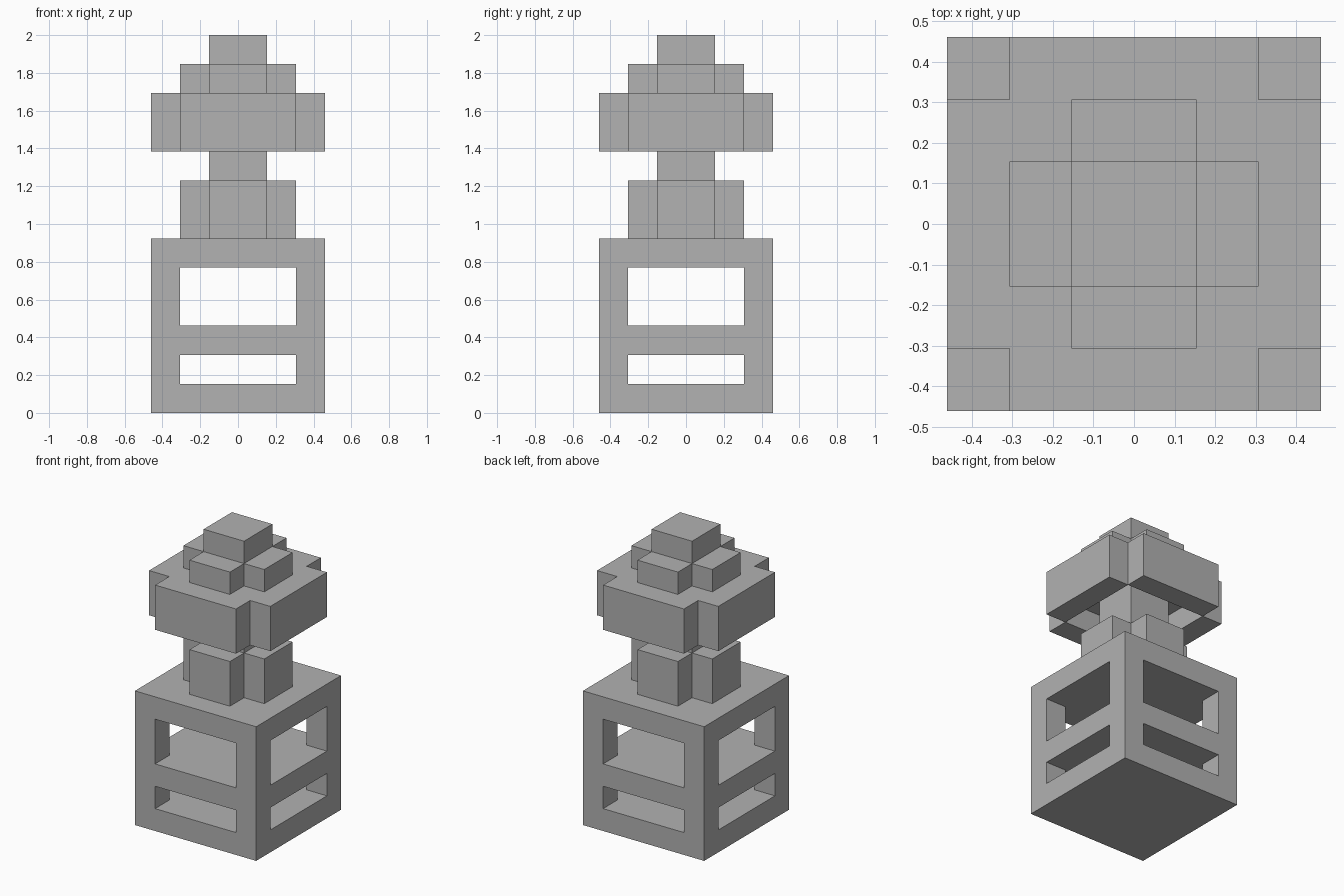
import bpy
import bmesh

default = bpy.data.objects.get("Cube")
if default:
    bpy.data.objects.remove(default, do_unlink=True)

U = 2 / 13  # one block

stone = bpy.data.materials.new("stone grey")
stone.use_nodes = True
GREY = (0.445, 0.445, 0.445, 1)
stone.diffuse_color = GREY
stone.node_tree.nodes["Principled BSDF"].inputs["Base Color"].default_value = GREY


def prism(name, profile, z0, z1):
    """Extrude a closed outline, measured in blocks, from z0 to z1."""
    bm = bmesh.new()
    base = bm.faces.new([bm.verts.new((x * U, y * U, z0 * U)) for x, y in profile])
    top = bmesh.ops.extrude_face_region(bm, geom=[base])["geom"]
    verts = [g for g in top if isinstance(g, bmesh.types.BMVert)]
    bmesh.ops.translate(bm, verts=verts, vec=(0, 0, (z1 - z0) * U))
    bmesh.ops.recalc_face_normals(bm, faces=bm.faces)
    mesh = bpy.data.meshes.new(name)
    bm.to_mesh(mesh)
    bm.free()
    mesh.materials.append(stone)
    obj = bpy.data.objects.new(name, mesh)
    bpy.context.collection.objects.link(obj)
    return obj


def square(half):
    return [(-half, -half), (half, -half), (half, half), (-half, half)]


def cross(arm, reach):
    """Plus-shaped outline: one corner notch turned through four quarters."""
    points, notch = [], [(reach, -arm), (reach, arm), (arm, arm)]
    for _ in range(4):
        points += notch
        notch = [(-y, x) for x, y in notch]
    return points


def cut(target, cutter):
    mod = target.modifiers.new(cutter.name, "BOOLEAN")
    mod.operation = "DIFFERENCE"
    mod.solver = "EXACT"
    mod.object = cutter
    cutter.hide_render = True
    cutter.hide_viewport = True


# Open base: corner posts left between three slabs
frame = prism("base_frame", square(3), 0, 6)
cut(frame, prism("lower_window_cutter", cross(2, 3.5), 1, 2))
cut(frame, prism("upper_window_cutter", cross(2, 3.5), 3, 5))

# Buttressed neck
prism("neck_buttress", cross(1, 2), 6, 8)
prism("neck", square(1), 8, 10)

# Cap, hollowed underneath to leave a hanging rim
cap = prism("cap", cross(2, 3), 9, 11)
cut(cap, prism("cap_hollow_cutter", square(1.995), 8.5, 10))

# Stepped crown
prism("crown_step", cross(1, 2), 11, 12)
prism("crown_top", square(1), 12, 13)
